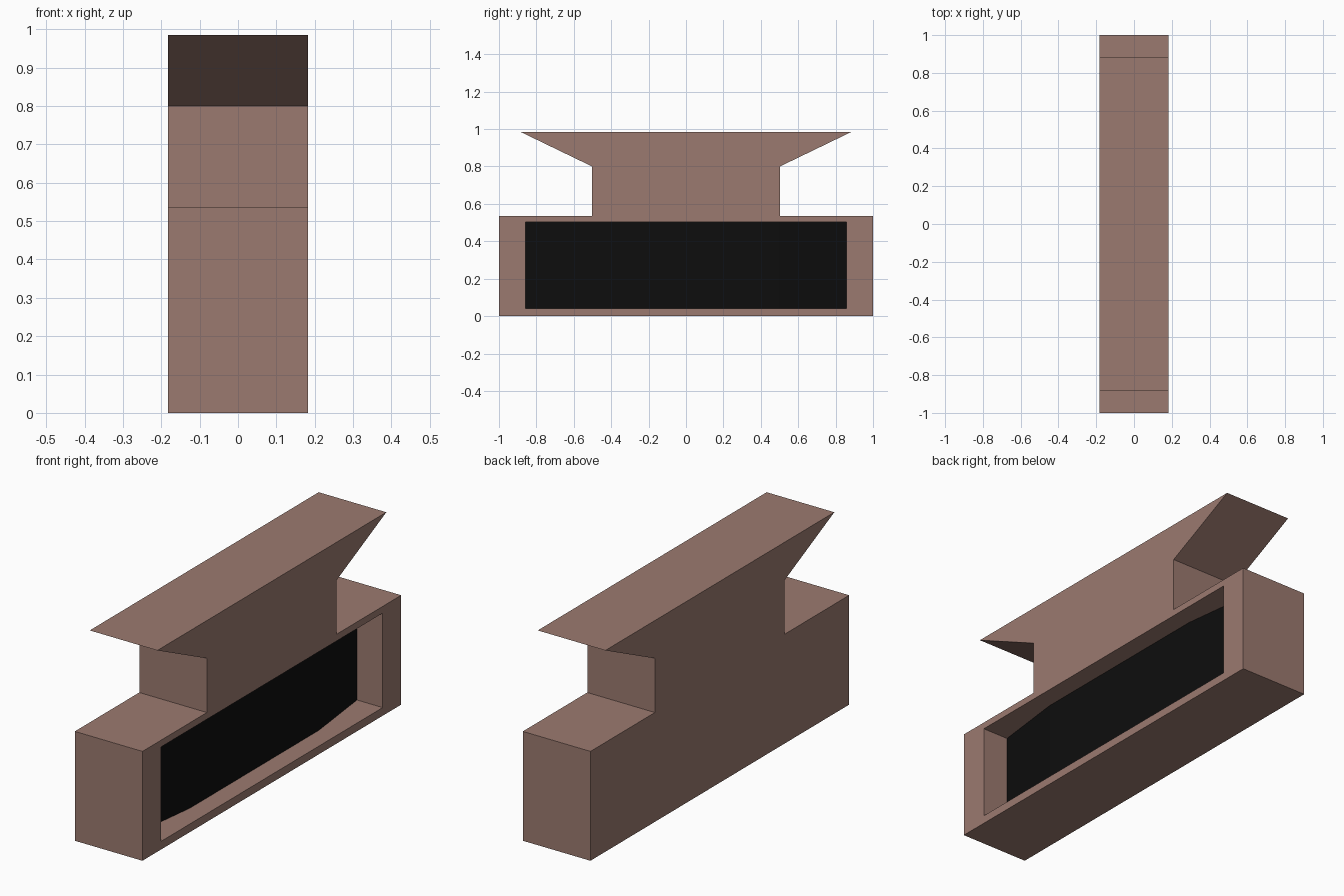
import bpy, bmesh
from mathutils import Vector

if "Cube" in bpy.data.objects:
    bpy.data.objects.remove(bpy.data.objects["Cube"])


def material(name, rgb):
    m = bpy.data.materials.new(name)
    m.diffuse_color = (*rgb, 1)
    m.use_nodes = True
    m.node_tree.nodes["Principled BSDF"].inputs["Base Color"].default_value = m.diffuse_color
    return m


def prism(name, outline, extrude, mat):
    """Extrude a closed 3D outline along a vector into a solid."""
    bm = bmesh.new()
    face = bm.faces.new([bm.verts.new(p) for p in outline])
    out = bmesh.ops.extrude_face_region(bm, geom=[face])
    verts = [g for g in out["geom"] if isinstance(g, bmesh.types.BMVert)]
    bmesh.ops.translate(bm, vec=Vector(extrude), verts=verts)
    bmesh.ops.recalc_face_normals(bm, faces=bm.faces)
    me = bpy.data.meshes.new(name)
    bm.to_mesh(me)
    bm.free()
    me.materials.append(mat)
    ob = bpy.data.objects.new(name, me)
    bpy.context.collection.objects.link(ob)
    return ob


brown = material("dusty brown", (0.33, 0.195, 0.162))
black = material("black", (0.004, 0.004, 0.004))

X = 0.183                # half depth of the body
Y0, Z0, Z1 = 0.857, 0.04, 0.502   # opening half width, bottom and top
MID, END = 0.085, 0.041  # recess back: middle and ends

# Body: wide base, narrow neck, flared top, mirrored about y = 0
half = [(1, 0), (1, 0.535), (0.502, 0.535), (0.502, 0.8), (0.885, 0.985)]
profile = half + [(-y, z) for y, z in reversed(half)]
body = prism("body", [(-X, y, z) for y, z in profile], (2 * X, 0, 0), brown)

# Recess in the +x side, its back stepping forward in the middle
back = [(END, -Y0), (MID, -0.5), (MID, 0.5), (END, Y0)]
opening = [(x, y, Z0) for x, y in back + [(X + 0.1, Y0), (X + 0.1, -Y0)]]
cutter = prism("recess_cutter", opening, (0, 0, Z1 - Z0), brown)
cutter.hide_render = True
cut = body.modifiers.new("recess", 'BOOLEAN')
cut.operation = 'DIFFERENCE'
cut.solver = 'EXACT'
cut.object = cutter
bpy.context.view_layer.objects.active = body
bpy.ops.object.modifier_apply(modifier=cut.name)
bpy.data.objects.remove(cutter)

# Thin black panel covering the back of the recess
panel = back + [(x + 0.003, y) for x, y in reversed(back)]
prism("back_panel", [(x, y, Z0) for x, y in panel], (0, 0, Z1 - Z0), black)
